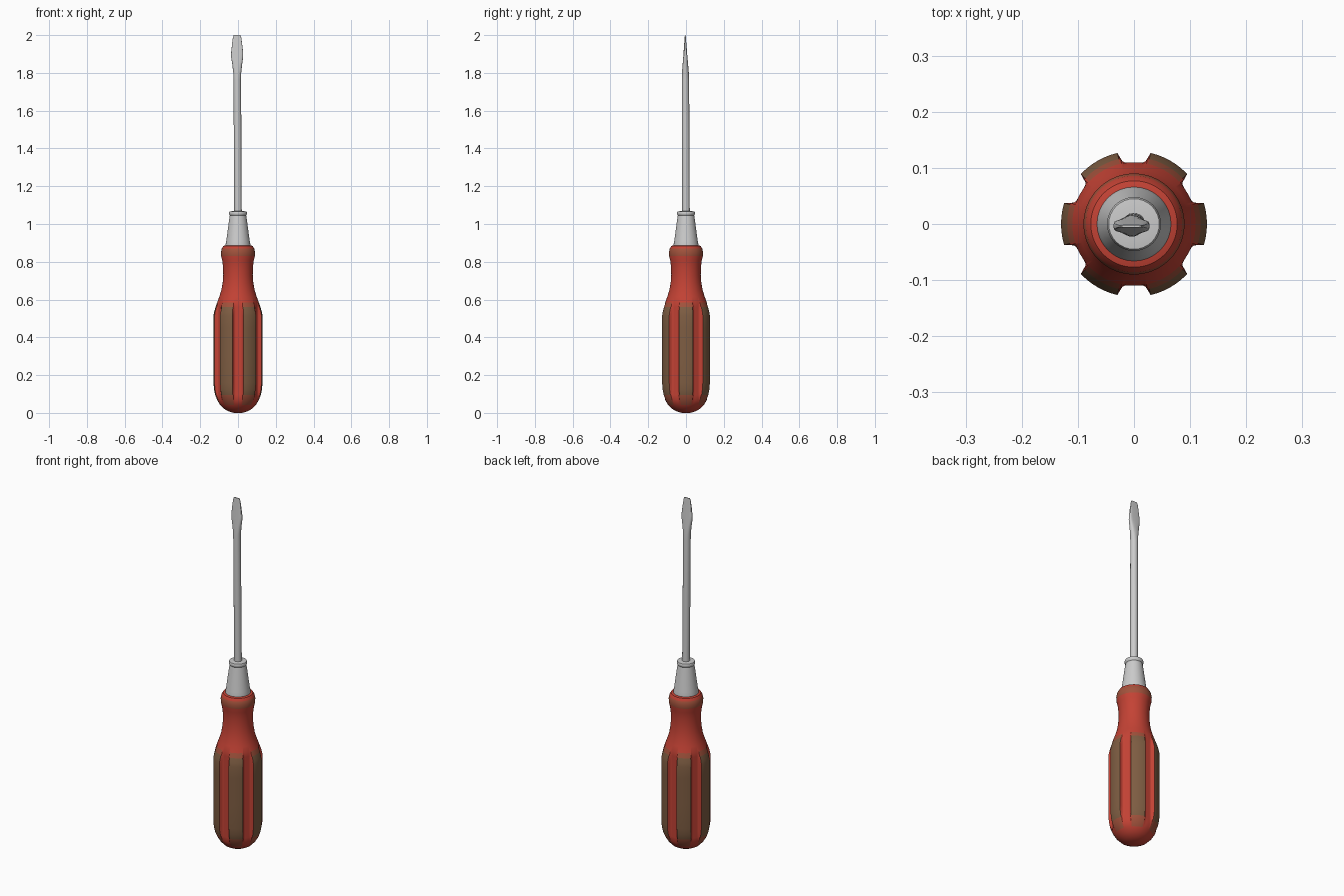
import bpy, bmesh, math

if "Cube" in bpy.data.objects:
    bpy.data.objects.remove(bpy.data.objects["Cube"])


def material(name, rgb):
    m = bpy.data.materials.new(name)
    m.diffuse_color = (*rgb, 1)
    m.use_nodes = True
    m.node_tree.nodes["Principled BSDF"].inputs["Base Color"].default_value = m.diffuse_color
    return m


def loft(name, rings, mats=(), pick=None):
    """Skin a stack of equal-length point rings and cap both ends."""
    bm = bmesh.new()
    rows = [[bm.verts.new(p) for p in ring] for ring in rings]
    n = len(rows[0])
    for r in range(len(rows) - 1):
        for i in range(n):
            j = (i + 1) % n
            f = bm.faces.new((rows[r][i], rows[r][j], rows[r + 1][j], rows[r + 1][i]))
            if pick:
                f.material_index = pick(r, i)
    bm.faces.new(rows[0][::-1])
    bm.faces.new(rows[-1])
    me = bpy.data.meshes.new(name)
    bm.to_mesh(me)
    bm.free()
    for m in mats:
        me.materials.append(m)
    ob = bpy.data.objects.new(name, me)
    bpy.context.collection.objects.link(ob)
    bpy.ops.object.select_all(action='DESELECT')
    ob.select_set(True)
    bpy.context.view_layer.objects.active = ob
    bpy.ops.object.shade_smooth_by_angle(angle=math.radians(35))
    return ob


def circle(r, z, n=32):
    return [(r * math.cos(2 * math.pi * i / n), r * math.sin(2 * math.pi * i / n), z)
            for i in range(n)]


red = material("red", (0.55, 0.055, 0.035))
blend = material("worn_red", (0.36, 0.085, 0.045))
brown = material("brown", (0.21, 0.11, 0.055))

# Handle: lathe profile limited by six lengthwise grooves
profile = [(0.022, 0), (0.05, 0.008), (0.075, 0.022), (0.095, 0.043), (0.11, 0.068),
           (0.121, 0.095), (0.127, 0.125), (0.13, 0.16), (0.13, 0.3), (0.13, 0.45),
           (0.13, 0.515), (0.126, 0.535), (0.119, 0.56), (0.11, 0.585), (0.099, 0.615),
           (0.088, 0.65), (0.081, 0.69), (0.078, 0.73), (0.079, 0.77), (0.083, 0.805),
           (0.089, 0.83), (0.09, 0.85), (0.086, 0.87), (0.077, 0.884), (0.06, 0.889)]
half = [(0, 0.110), (5, 0.110), (8.5, 0.111), (10.5, 0.114), (11.7, 0.12),
        (13.2, 0.132), (16, 0.132), (20, 0.132), (25, 0.132)]
sector = half + [(30, 0.132)] + [(60 - a, r) for a, r in half[:0:-1]]
section = [(math.radians(30 + 60 * k + a), lim) for k in range(6) for a, lim in sector]


def handle_colour(r, i):
    z = (profile[r][1] + profile[r + 1][1]) / 2
    k = i % len(sector)
    if 0.82 < z < 0.87:
        return 1
    if 5 <= k < len(sector) - 5:
        if 0.09 < z < 0.565:
            return 2
        if 0.055 < z < 0.6:
            return 1
    return 0


loft("handle", [[(min(r, lim) * math.cos(a), min(r, lim) * math.sin(a), z)
                 for a, lim in section] for r, z in profile],
     (red, blend, brown), handle_colour)

# Metal ferrule with a small lip at the top
loft("ferrule", [circle(r, z) for r, z in
                 [(0.066, 0.88), (0.066, 0.89), (0.062, 0.91), (0.046, 1.03), (0.043, 1.045),
                  (0.047, 1.05), (0.048, 1.058), (0.045, 1.066), (0.03, 1.068)]])

# Shaft flaring into a flat tapered blade, leaning very slightly
blade = [(0.02, 0.02, 1.05, 1), (0.02, 0.02, 1.4, 1), (0.02, 0.0195, 1.76, 1),
         (0.021, 0.018, 1.80, 0.9), (0.026, 0.0145, 1.845, 0.7), (0.032, 0.011, 1.885, 0.5),
         (0.032, 0.0095, 1.905, 0.5), (0.027, 0.006, 1.95, 0.45), (0.022, 0.003, 1.988, 0.45),
         (0.018, 0.002, 2.0, 0.45)]


def blade_ring(hx, hy, z, p, n=24):
    lean = -0.005 * (z - 1.05) / 0.95
    pts = []
    for i in range(n):
        c, s = math.cos(2 * math.pi * i / n), math.sin(2 * math.pi * i / n)
        c, s = round(c, 6), round(s, 6)
        pts.append((lean + hx * math.copysign(abs(c) ** p, c),
                    0.8 * lean + hy * math.copysign(abs(s) ** p, s), z))
    return pts


loft("shaft_and_blade", [blade_ring(*b) for b in blade])
